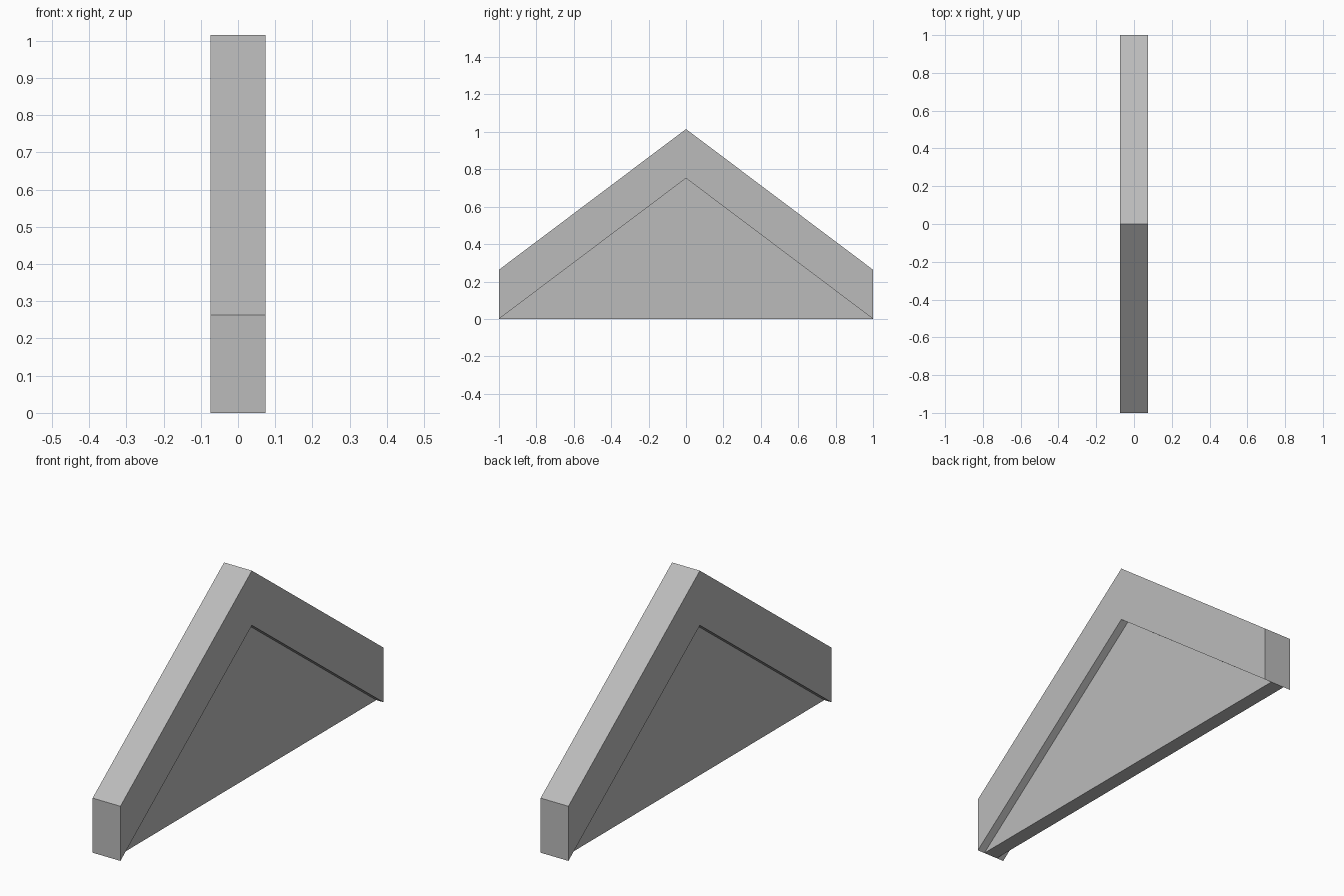
import bpy
import bmesh

cube = bpy.data.objects.get("Cube")
if cube:
    bpy.data.objects.remove(cube, do_unlink=True)

HALF_SPAN = 1.0
RISE = 0.752        # inner apex height
BEAM = 0.263        # vertical depth of the rafters

grey = bpy.data.materials.new("plain_grey")
grey.use_nodes = True
colour = (0.5, 0.5, 0.5, 1.0)
grey.diffuse_color = colour
grey.node_tree.nodes["Principled BSDF"].inputs["Base Color"].default_value = colour


def extrude_profile(name, profile, half_width):
    """Extrude a (y, z) outline symmetrically along x."""
    bm = bmesh.new()
    face = bm.faces.new([bm.verts.new((-half_width, y, z)) for y, z in profile])
    result = bmesh.ops.extrude_face_region(bm, geom=[face])
    moved = [v for v in result["geom"] if isinstance(v, bmesh.types.BMVert)]
    bmesh.ops.translate(bm, verts=moved, vec=(2 * half_width, 0, 0))
    bmesh.ops.recalc_face_normals(bm, faces=bm.faces)
    mesh = bpy.data.meshes.new(name)
    bm.to_mesh(mesh)
    bm.free()
    mesh.materials.append(grey)
    obj = bpy.data.objects.new(name, mesh)
    bpy.context.collection.objects.link(obj)
    return obj


# Sloping rafters with plumb-cut ends, joined at the ridge
inner = [(-HALF_SPAN, 0), (0, RISE), (HALF_SPAN, 0)]
outer = [(y, z + BEAM) for y, z in reversed(inner)]
extrude_profile("gable_rafters", inner + outer, 0.074)

# Thinner triangular infill, recessed on both sides
extrude_profile("gable_panel", inner, 0.036)
